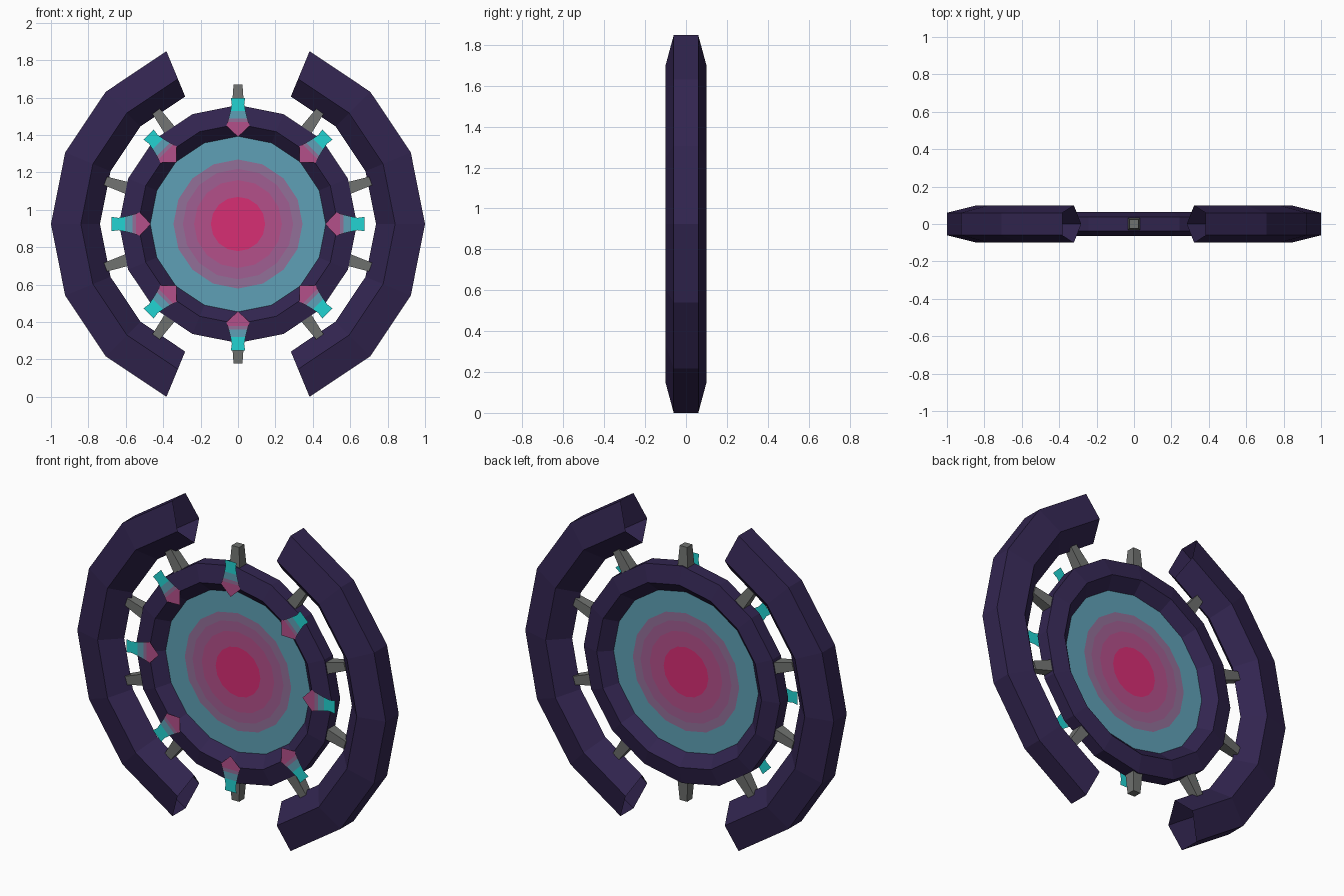
import bpy, bmesh, math

if "Cube" in bpy.data.objects:
    bpy.data.objects.remove(bpy.data.objects["Cube"])

CZ = math.sin(math.radians(67.5))      # height of the hub centre


def srgb(r, g, b):
    def f(c):
        c /= 255
        return c / 12.92 if c <= 0.04045 else ((c + 0.055) / 1.055) ** 2.4
    return (f(r), f(g), f(b), 1)


def material(name, rgb):
    m = bpy.data.materials.new(name)
    m.diffuse_color = srgb(*rgb)
    m.use_nodes = True
    m.node_tree.nodes["Principled BSDF"].inputs["Base Color"].default_value = m.diffuse_color
    return m


purple = material("dark_purple", (50, 37, 80))
grey = material("stone_grey", (112, 114, 112))
cyan = material("bright_cyan", (34, 212, 210))
teal = material("soft_teal", (95, 160, 182))
mauve = material("mauve", (146, 112, 152))
plum = material("plum", (160, 95, 146))
pink = material("pink", (180, 80, 138))
magenta = material("magenta", (215, 46, 116))


def pol(r, deg, y=0.0, side=0.0):
    """Point at radius r and angle deg in the xz plane, shifted sideways."""
    a = math.radians(deg)
    return (r * math.cos(a) - side * math.sin(a), y,
            CZ + r * math.sin(a) + side * math.cos(a))


def finish(bm, name, mats):
    bmesh.ops.recalc_face_normals(bm, faces=bm.faces)
    me = bpy.data.meshes.new(name)
    bm.to_mesh(me)
    bm.free()
    for m in mats:
        me.materials.append(m)
    ob = bpy.data.objects.new(name, me)
    bpy.context.collection.objects.link(ob)
    return ob


# Faceted cross-section (radius, y), shared by the arcs and the inner ring
SECTION = [(1, -0.06), (1, 0.06), (0.84, 0.1), (0.738, 0), (0.84, -0.1)]


def sweep(name, angles, scale, closed):
    bm = bmesh.new()
    rows = [[bm.verts.new(pol(r * scale, a, y * scale)) for r, y in SECTION]
            for a in angles]
    n = len(SECTION)
    pairs = list(zip(rows, rows[1:])) + ([(rows[-1], rows[0])] if closed else [])
    for p, q in pairs:
        for k in range(n):
            bm.faces.new((p[k], p[(k + 1) % n], q[(k + 1) % n], q[k]))
    return finish(bm, name, [purple])


# Two outer arcs (open at the ends) and the full inner ring
STEP = 22.5
sweep("right_arc", [STEP * i for i in range(-3, 4)], 1.0, False)
sweep("left_arc", [180 + STEP * i for i in range(-3, 4)], 1.0, False)
sweep("inner_ring", [STEP * i for i in range(16)], 0.636, True)

# Portal disc with concentric colour bands
bm = bmesh.new()
radii = [0.145, 0.235, 0.295, 0.345, 0.47]
loops = [[bm.verts.new(pol(r, STEP * i)) for i in range(16)] for r in radii]
bm.faces.new(loops[0])
for k in range(1, len(radii)):
    for i in range(16):
        j = (i + 1) % 16
        f = bm.faces.new((loops[k - 1][i], loops[k - 1][j], loops[k][j], loops[k][i]))
        f.material_index = k
finish(bm, "portal_disc", [magenta, pink, plum, mauve, teal])

# Ten tapered grey spokes around the ring
for i in range(10):
    a = 18 + 36 * i
    bm = bmesh.new()
    ends = [[bm.verts.new(pol(r, a, sy * h, sx * h))
             for sx, sy in ((-1, -1), (1, -1), (1, 1), (-1, 1))]
            for r, h in ((0.6, 0.034), (0.745, 0.024))]
    for e in ends:
        bm.faces.new(e)
    for k in range(4):
        m = (k + 1) % 4
        bm.faces.new((ends[0][k], ends[0][m], ends[1][m], ends[1][k]))
    finish(bm, f"spoke_{i + 1}", [grey])

# Eight flat chevron markers on the front: (radius, half width)
MARK = [(0.675, 0.038), (0.64, 0.033), (0.605, 0.040), (0.565, 0.050),
        (0.545, 0.056), (0.525, 0.062), (0.466, 0.0)]
BAND = [0, 0, 1, 2, 3, 3]
for i in range(8):
    a = 45 * i
    bm = bmesh.new()
    rows = [[bm.verts.new(pol(r, a, -0.068, s * w)) for s in ((-1, 1) if w else (0,))]
            for r, w in MARK]
    for k, (p, q) in enumerate(zip(rows, rows[1:])):
        bm.faces.new(p + q[::-1]).material_index = BAND[k]
    finish(bm, f"marker_{i + 1}", [cyan, teal, mauve, pink])
